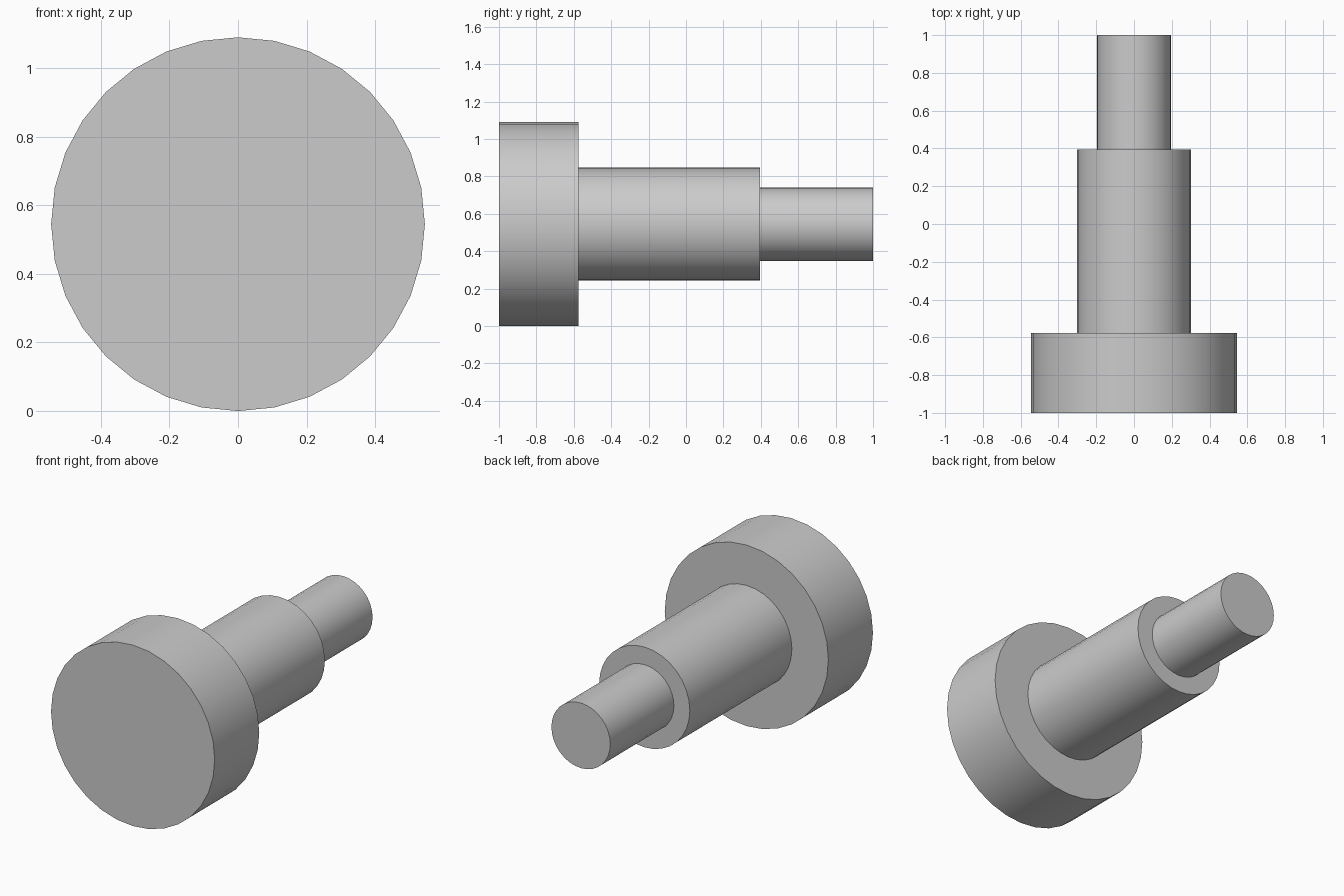
import bpy
import math

default = bpy.data.objects.get("Cube")
if default:
    bpy.data.objects.remove(default, do_unlink=True)

HEAD_RADIUS = 0.545

# Plain grey metal
steel = bpy.data.materials.new("grey_metal")
steel.use_nodes = True
colour = (0.6, 0.6, 0.6, 1.0)
steel.diffuse_color = colour
steel.node_tree.nodes["Principled BSDF"].inputs["Base Color"].default_value = colour


def rod(name, radius, y_start, y_end):
    """Smooth-sided cylinder lying along y on the common axis."""
    bpy.ops.mesh.primitive_cylinder_add(
        vertices=32, radius=radius, depth=y_end - y_start,
        location=(0, (y_start + y_end) / 2, HEAD_RADIUS),
        rotation=(math.pi / 2, 0, 0))
    part = bpy.context.object
    part.name = name
    part.data.materials.append(steel)
    bpy.ops.object.shade_smooth_by_angle(angle=math.radians(30))
    return part


# Wide head at the front, stepping down to the tip at the back
rod("head", HEAD_RADIUS, -1.0, -0.576)
rod("shoulder", 0.302, -0.576, 0.395)
rod("tip", 0.196, 0.395, 1.0)
